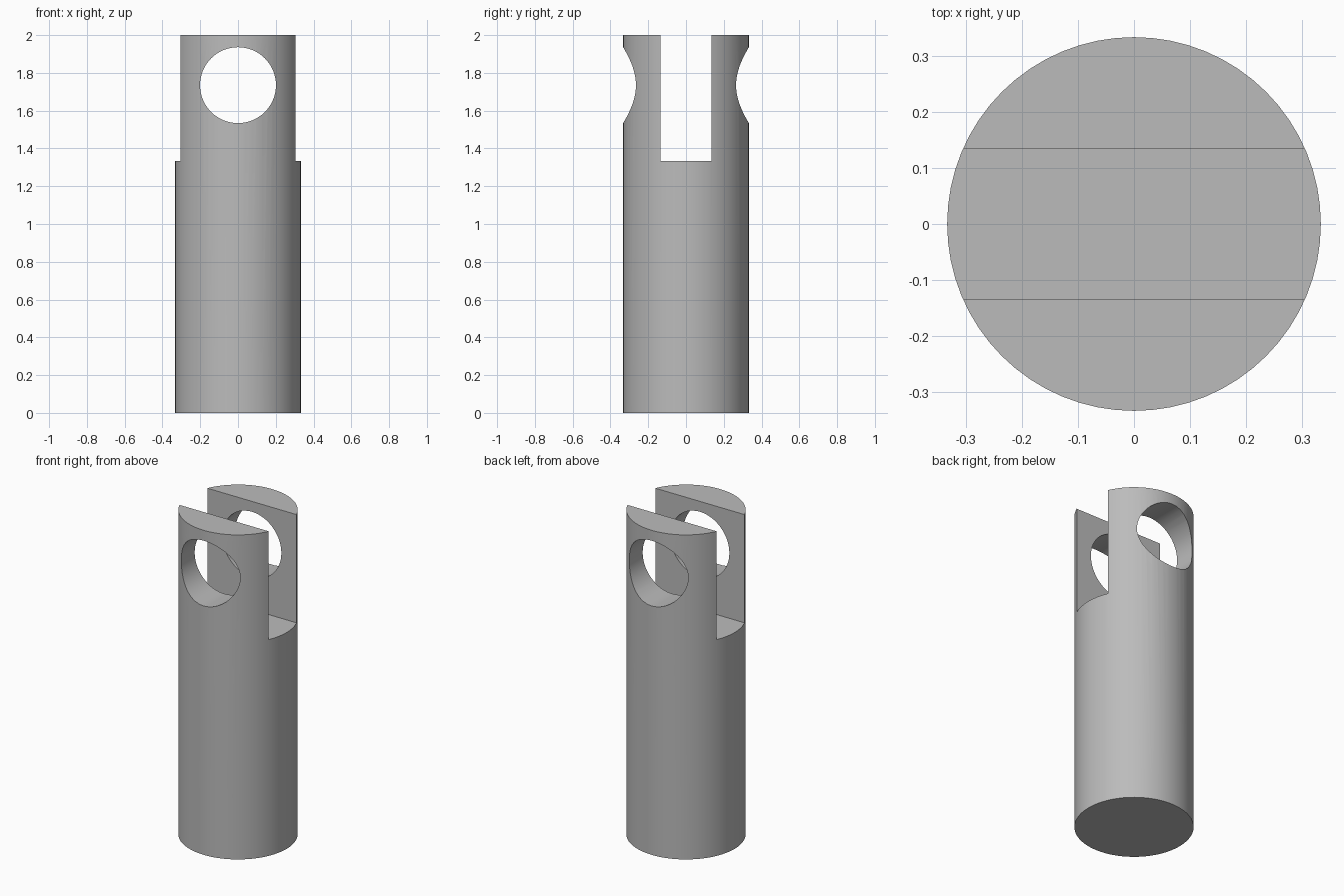
import bpy
import math

cube = bpy.data.objects.get("Cube")
if cube:
    bpy.data.objects.remove(cube, do_unlink=True)

RADIUS, HEIGHT = 0.333, 2.0
SLOT_WIDTH, SLOT_FLOOR = 0.27, 1.333
HOLE_RADIUS, HOLE_Z = 0.201, 1.735

# Plain grey metal
grey = bpy.data.materials.new("grey metal")
grey.use_nodes = True
colour = (0.5, 0.5, 0.5, 1)
grey.diffuse_color = colour
grey.node_tree.nodes["Principled BSDF"].inputs["Base Color"].default_value = colour


def cylinder(name, radius, depth, location, rotation=(0, 0, 0)):
    bpy.ops.mesh.primitive_cylinder_add(
        vertices=64, radius=radius, depth=depth, location=location, rotation=rotation)
    obj = bpy.context.object
    obj.name = name
    obj.data.materials.append(grey)
    return obj


def cut(target, cutter):
    """Subtract the cutter from the target, then discard the cutter."""
    cutter.hide_render = True
    mod = target.modifiers.new("cut", "BOOLEAN")
    mod.operation = "DIFFERENCE"
    mod.solver = "EXACT"
    mod.object = cutter
    bpy.context.view_layer.objects.active = target
    bpy.ops.object.modifier_apply(modifier=mod.name)
    bpy.data.objects.remove(cutter, do_unlink=True)


# Solid rod
rod = cylinder("clevis_rod", RADIUS, HEIGHT, (0, 0, HEIGHT / 2))

# Open slot across the top, leaving two prongs
bpy.ops.mesh.primitive_cube_add(size=1, location=(0, 0, SLOT_FLOOR + 0.5))
slot = bpy.context.object
slot.name = "slot_cutter"
slot.scale = (1, SLOT_WIDTH, 1)
slot.data.materials.append(grey)
cut(rod, slot)

# Round pin hole through both prongs
cut(rod, cylinder("pin_hole_cutter", HOLE_RADIUS, 1, (0, 0, HOLE_Z), (math.pi / 2, 0, 0)))

# Smooth round walls with crisp edges
bpy.ops.object.select_all(action="DESELECT")
rod.select_set(True)
bpy.context.view_layer.objects.active = rod
bpy.ops.object.shade_smooth_by_angle(angle=math.radians(30))
